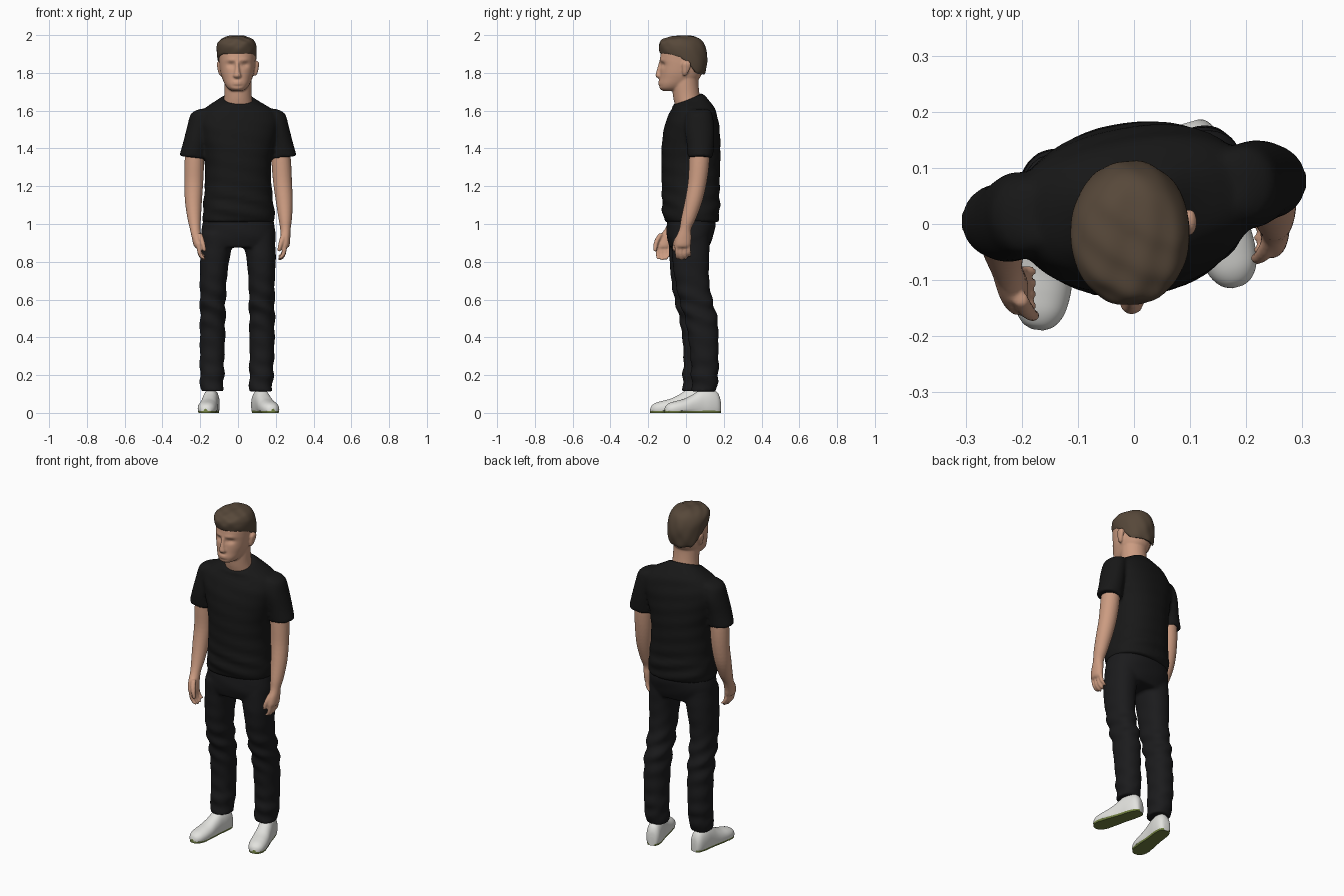
import bpy, bmesh, math
from mathutils import Vector, Matrix


def material(name, rgb):
    m = bpy.data.materials.new(name)
    m.diffuse_color = (*rgb, 1)
    return m


SKIN = material("skin", (0.60, 0.33, 0.22))
HAIR = material("brown hair", (0.095, 0.065, 0.042))
SHIRT = material("black shirt cloth", (0.009, 0.009, 0.009))
PANTS = material("black trouser cloth", (0.011, 0.011, 0.012))
SHOE = material("white shoe", (0.76, 0.76, 0.73))
SOLE = material("olive sole", (0.16, 0.21, 0.05))


def spline(rings, sub):
    """Catmull-Rom interpolation through ring tuples."""
    out = []
    for i in range(len(rings) - 1):
        p = [rings[max(0, min(len(rings) - 1, i + k))] for k in (-1, 0, 1, 2)]
        for j in range(sub):
            t = j / sub
            out.append([0.5 * (2 * b + (c - a) * t + (2 * a - 5 * b + 4 * c - d) * t * t
                               + (3 * b - a - 3 * c + d) * t ** 3) for a, b, c, d in zip(*p)])
    return out + [list(rings[-1])]


def loft(bm, rings, seg=32, sub=4, power=2.0, rot=0.0, fn=None):
    """Skin closed super-ellipse rings (x, y, z, rx, ry[, tilt]) into a capped tube."""
    loops = []
    for r in spline(rings, sub):
        x, y, z, rx, ry = r[:5]
        tilt = r[5] if len(r) > 5 else 0
        loop = []
        for k in range(seg):
            a = 2 * math.pi * k / seg
            c, s = math.cos(a), math.sin(a)
            u = rx * math.copysign(abs(c) ** (2 / power), c)
            v = ry * math.copysign(abs(s) ** (2 / power), s)
            co = Vector((x + u * math.cos(rot) - v * math.sin(rot),
                         y + u * math.sin(rot) + v * math.cos(rot), z + tilt * v))
            loop.append(bm.verts.new(fn(co) if fn else co))
        loops.append(loop)
    for l0, l1 in zip(loops, loops[1:]):
        for k in range(seg):
            bm.faces.new((l0[k], l0[(k + 1) % seg], l1[(k + 1) % seg], l1[k]))
    bm.faces.new(loops[0][::-1])
    bm.faces.new(loops[-1])


def finish(bm, name, mats, voxel=None, smooth=4):
    bmesh.ops.recalc_face_normals(bm, faces=bm.faces)
    me = bpy.data.meshes.new(name)
    bm.to_mesh(me)
    bm.free()
    ob = bpy.data.objects.new(name, me)
    bpy.context.collection.objects.link(ob)
    for m in mats:
        me.materials.append(m)
    if voxel:  # fuse overlapping volumes into one soft surface
        rm = ob.modifiers.new("fuse", 'REMESH')
        rm.mode, rm.voxel_size, rm.use_smooth_shade = 'VOXEL', voxel, True
        sm = ob.modifiers.new("soften", 'SMOOTH')
        sm.factor, sm.iterations = 0.5, smooth
    else:
        bpy.ops.object.select_all(action='DESELECT')
        ob.select_set(True)
        bpy.context.view_layer.objects.active = ob
        bpy.ops.object.shade_smooth_by_angle(angle=math.radians(50))
    return ob


def bump(x, centre, width):
    return math.exp(-((x - centre) / width) ** 2)


# Shirt: turned torso plus two flared sleeves, with folds near the waist
def shirt_folds(co):
    a = 0.005 * bump(co.z, 1.09, 0.08) + 0.0015
    co.y += a * math.sin(75 * co.z + 14 * co.x)
    co.x += 0.6 * a * math.sin(60 * co.z + 20 * co.y)
    return co


bm = bmesh.new()
loft(bm, [(.003, .028, 1.01, .190, .138, 0), (.003, .027, 1.06, .190, .148, 0),
          (.002, .025, 1.15, .181, .150, 0), (0, .025, 1.25, .174, .152, 0),
          (0, .026, 1.35, .178, .154, 0), (0, .028, 1.45, .200, .150, 0),
          (0, .032, 1.53, .216, .138, 0), (0, .036, 1.58, .207, .122, 0),
          (0, .036, 1.615, .172, .108, .05), (0, .022, 1.645, .120, .092, .2),
          (0, .008, 1.662, .084, .076, .4)],
     seg=48, power=2.3, rot=math.radians(9), fn=shirt_folds)
for s, y0, y1 in ((-1, .015, .005), (1, .07, .076)):
    loft(bm, [(s * .165, y0, 1.610, .035, .045, 0), (s * .190, y0, 1.585, .058, .068, 0),
              (s * .208, y0, 1.52, .060, .078, 0), (s * .225, y1, 1.43, .066, .073, 0),
              (s * .240, y1, 1.352, .071, .066, 0)],
         fn=lambda c, s=s: Vector((c.x, c.y, c.z + .12 * (abs(c.x) - .24) * bump(c.z, 1.35, .05))))
finish(bm, "shirt", [SHIRT], .009)


# Trousers: pelvis and two legs, creased at knee and ankle
def trouser_folds(co):
    a = 0.0045 * (bump(co.z, .55, .12) + bump(co.z, .2, .1)) + .001
    co.y += a * math.sin(70 * co.z + 25 * co.x)
    co.x += a * math.sin(62 * co.z + 22 * co.y)
    return co


bm = bmesh.new()
loft(bm, [(0, .028, 1.07, .172, .118), (.002, .028, 1.0, .190, .128),
          (.002, .020, .93, .198, .120), (0, .018, .875, .190, .100)],
     seg=48, power=2.3, rot=math.radians(5), fn=trouser_folds)
LEG_NEG = [(-.105, .010, .95, .090, .105), (-.122, .012, .82, .078, .100), (-.131, .012, .7, .071, .090),
           (-.133, .025, .6, .068, .086), (-.134, .045, .5, .067, .081), (-.135, .056, .4, .067, .076),
           (-.137, .060, .3, .065, .073), (-.138, .055, .2, .064, .072), (-.138, .045, .115, .060, .064)]
LEG_POS = [(.105, .028, .95, .090, .100), (.122, .025, .82, .078, .098), (.125, .033, .7, .070, .090),
           (.126, .052, .6, .068, .088), (.127, .080, .5, .067, .086), (.127, .092, .4, .067, .080),
           (.126, .098, .3, .065, .074), (.123, .100, .2, .064, .072), (.120, .095, .112, .060, .064)]
for leg in (LEG_NEG, LEG_POS):
    loft(bm, leg, sub=6, power=2.2, fn=trouser_folds)
finish(bm, "trousers", [PANTS], .009)

# Arms with hands: forearm, palm, four curled fingers and a thumb
ARM_NEG = [(-.222, .010, 1.47, .048, .052), (-.231, .010, 1.33, .052, .054), (-.234, .005, 1.22, .050, .050),
           (-.236, -.015, 1.12, .045, .048), (-.232, -.048, 1.03, .036, .040), (-.227, -.078, .975, .028, .033),
           (-.219, -.105, .93, .026, .041), (-.212, -.117, .89, .024, .043), (-.208, -.120, .875, .018, .036)]
ARM_POS = [(.220, .075, 1.47, .048, .052), (.229, .070, 1.33, .052, .054), (.236, .060, 1.22, .050, .050),
           (.245, .040, 1.12, .045, .047), (.250, .014, 1.03, .036, .040), (.251, -.003, .975, .028, .032),
           (.251, -.012, .93, .026, .041), (.250, -.017, .89, .024, .043), (.248, -.018, .875, .018, .036)]
for name, s, arm in (("right_arm", -1, ARM_NEG), ("left_arm", 1, ARM_POS)):
    bm = bmesh.new()
    loft(bm, arm, seg=24)
    hx, hy = arm[-1][0], arm[-1][1]
    for i in range(4):
        y = hy - .031 + .021 * i
        drop = (.058, .064, .060, .046)[i]
        loft(bm, [(hx, y, .90, .013, .012), (hx - s * .001, y, .875, .0125, .0115),
                  (hx - s * .008, y + .002, .875 - .6 * drop, .0125, .011),
                  (hx - s * .023, y + .004, .875 - .95 * drop, .012, .010),
                  (hx - s * .030, y + .004, .872 - drop, .005, .005)], seg=12, sub=3)
    loft(bm, [(hx - s * .006, hy - .012, .950, .013, .013), (hx - s * .014, hy - .030, .92, .015, .014),
              (hx - s * .024, hy - .041, .89, .012, .012), (hx - s * .030, hy - .043, .862, .010, .010),
              (hx - s * .031, hy - .042, .853, .004, .004)], seg=12, sub=3)
    finish(bm, name, [SKIN], .0055, 3)


# Head: skull with eye sockets and brow, nose, lips, ears and neck
def face(co):
    if co.y < -.05:
        for sx in (-1, 1):
            co.y += .013 * bump(co.x, sx * .036, .020) * bump(co.z, 1.843, .014)
            co.y -= .005 * bump(co.x, sx * .034, .025) * bump(co.z, 1.868, .010)
        co.y += .005 * bump(co.x, 0, .03) * bump(co.z, 1.731, .007)
    return co


bm = bmesh.new()
HEAD = [(1.705, -.122, -.04, .030), (1.718, -.140, .00, .050), (1.74, -.144, .035, .066),
        (1.77, -.140, .07, .079), (1.80, -.138, .085, .088), (1.84, -.136, .098, .094),
        (1.87, -.137, .102, .096), (1.91, -.132, .102, .096), (1.95, -.110, .09, .082),
        (1.982, -.060, .05, .050)]
loft(bm, [(-.004, (f + b) / 2, z, w, (b - f) / 2) for z, f, b, w in HEAD],
     seg=64, sub=6, power=2.2, fn=face)
loft(bm, [(-.004, -.126, 1.872, .010, .012), (-.004, -.137, 1.83, .011, .014),
          (-.004, -.143, 1.80, .016, .016), (-.004, -.143, 1.783, .021, .018),
          (-.004, -.138, 1.772, .013, .012)], seg=16)
for z in (1.752, 1.740):
    loft(bm, [(-.004, -.137, z - .006, .012, .004), (-.004, -.138, z, .025, .011),
              (-.004, -.137, z + .006, .012, .004)], seg=16)
for s in (-1, 1):
    loft(bm, [(s * .089, -.008, 1.785, .006, .008), (s * .094, -.004, 1.80, .010, .015),
              (s * .099, .002, 1.83, .011, .023), (s * .101, .004, 1.85, .011, .022),
              (s * .098, .003, 1.863, .006, .012)], seg=16)
loft(bm, [(0, .035, 1.57, .095, .075), (0, .012, 1.635, .079, .072), (0, .002, 1.68, .073, .071),
          (0, -.004, 1.74, .072, .070), (0, -.002, 1.79, .072, .068)])
finish(bm, "head", [SKIN], .0055, 3)


# Hair: cap whose lower edge falls from the fringe to the nape
def hair_shape(co):
    pts = [(-1, 1.90), (-.10, 1.897), (-.03, 1.88), (.02, 1.84), (.06, 1.793), (1, 1.785)]
    for (y0, z0), (y1, z1) in zip(pts, pts[1:]):
        if y0 <= co.y <= y1:
            low = z0 + (z1 - z0) * (co.y - y0) / (y1 - y0)
    w = .0025 * math.sin(70 * co.x + 35 * co.y) * math.sin(45 * co.y - 20 * co.x + 9 * co.z)
    co.z = low + (1.998 - low) * co.z + w
    co.y -= w
    return co


bm = bmesh.new()
loft(bm, [(-.006, -.017, 0, .096, .112), (-.006, -.016, .10, .103, .121), (-.007, -.016, .4, .106, .128),
          (-.008, -.016, .65, .102, .122), (-.008, -.012, .85, .082, .100), (-.008, -.006, .96, .050, .062),
          (-.008, -.004, 1, .010, .012)], seg=64, sub=6, power=2.1, fn=hair_shape)
finish(bm, "hair", [HAIR])

# Shoes: cross-sections from heel to toe, flat underneath, olive sole by height
SECTIONS = [(0, .016, .05), (.006, .028, .085), (.025, .039, .115), (.065, .044, .128), (.11, .044, .122),
            (.15, .046, .098), (.195, .050, .076), (.24, .050, .064), (.275, .043, .054),
            (.297, .028, .040), (.306, .010, .022)]
for name, heel, toe in (("right_shoe", (-.133, .115), (-.172, -.19)), ("left_shoe", (.100, .182), (.190, -.127))):
    d = Vector((toe[0] - heel[0], toe[1] - heel[1], 0)).normalized()
    side = d.cross(Vector((0, 0, 1)))
    frame = Matrix((side, Vector((0, 0, 1)), d)).transposed()

    def place(co, frame=frame, heel=heel):
        co.y = 0 if co.y < .006 else max(co.y, .011)
        return Vector((*heel, 0)) + frame @ co

    bm = bmesh.new()
    loft(bm, [(0, .36 * h, t, w, .64 * h) for t, w, h in SECTIONS], seg=48, sub=5, power=2.2, fn=place)
    bmesh.ops.remove_doubles(bm, verts=bm.verts, dist=1e-5)
    for f in bm.faces:
        f.material_index = 1 if f.calc_center_median().z < .0105 else 0
    finish(bm, name, [SHOE, SOLE])
